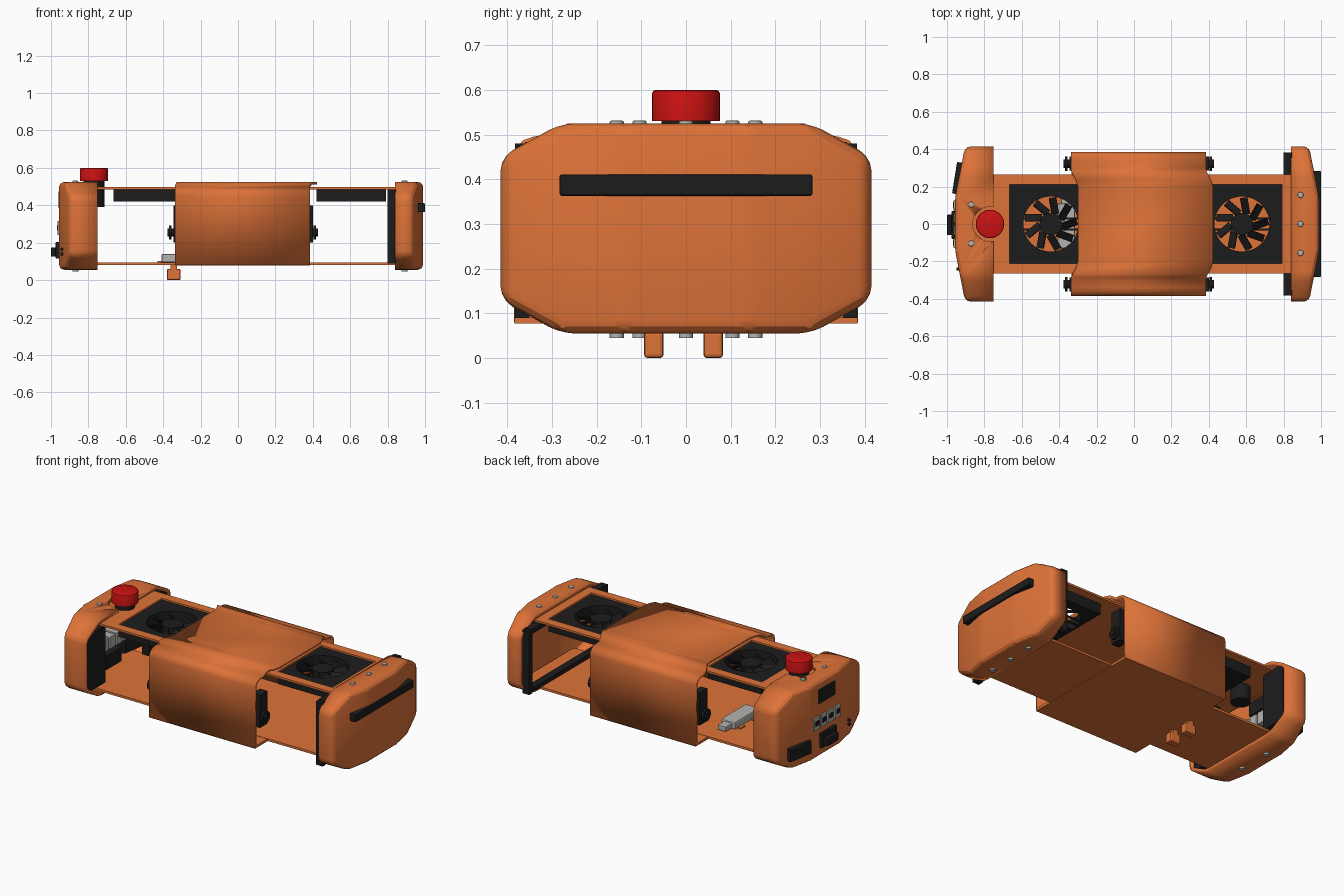
import bpy, bmesh, math
from mathutils import Vector, Matrix

if "Cube" in bpy.data.objects:
    bpy.data.objects.remove(bpy.data.objects["Cube"])


def material(name, rgb):
    m = bpy.data.materials.new(name)
    m.diffuse_color = (*rgb, 1)
    m.use_nodes = True
    m.node_tree.nodes["Principled BSDF"].inputs["Base Color"].default_value = m.diffuse_color
    return m


ORANGE = material("orange", (0.73, 0.17, 0.04))
BLACK = material("black", (0.012, 0.012, 0.012))
RED = material("red", (0.6, 0.006, 0.006))
GREY = material("grey", (0.45, 0.45, 0.43))


def finish(name, bm, mat, smooth=False):
    bmesh.ops.recalc_face_normals(bm, faces=bm.faces)
    me = bpy.data.meshes.new(name)
    bm.to_mesh(me)
    bm.free()
    me.materials.append(mat)
    ob = bpy.data.objects.new(name, me)
    bpy.context.collection.objects.link(ob)
    if smooth:
        bpy.ops.object.select_all(action='DESELECT')
        ob.select_set(True)
        bpy.context.view_layer.objects.active = ob
        bpy.ops.object.shade_smooth_by_angle(angle=math.radians(25))
    return ob


def box(name, x, y, z, mat, bevel=0, rot=0):
    bm = bmesh.new()
    bmesh.ops.create_cube(bm, size=1)
    size = Vector((x[1] - x[0], y[1] - y[0], z[1] - z[0]))
    mid = Vector((x[0] + x[1], y[0] + y[1], z[0] + z[1])) / 2
    bmesh.ops.transform(bm, verts=bm.verts, matrix=Matrix.Translation(mid)
                        @ Matrix.Rotation(rot, 4, 'Z') @ Matrix.Diagonal((*size, 1)))
    if bevel:
        bmesh.ops.bevel(bm, geom=bm.edges[:], offset=bevel, segments=2,
                        affect='EDGES', profile=0.5, clamp_overlap=True)
    return finish(name, bm, mat)


def cylinder(name, c, r, z0, z1, mat, bevel=0, n=32, axis='Z'):
    bm = bmesh.new()
    bmesh.ops.create_cone(bm, cap_ends=True, segments=n, radius1=r, radius2=r, depth=z1 - z0)
    if bevel:
        rim = [e for e in bm.edges if all(v.co.z > 0 for v in e.verts)]
        bmesh.ops.bevel(bm, geom=rim, offset=bevel, segments=2, affect='EDGES', profile=0.5)
    if axis == 'X':   # z0..z1 then runs along x, c = (y, z)
        m = Matrix.Translation(((z0 + z1) / 2, c[0], c[1])) @ Matrix.Rotation(math.pi / 2, 4, 'Y')
    else:
        m = Matrix.Translation((c[0], c[1], (z0 + z1) / 2))
    bmesh.ops.transform(bm, verts=bm.verts, matrix=m)
    return finish(name, bm, mat, True)


def end_cap(name, s, outer, opening):
    # block trimmed by planes, rounded, opened on its inner side and given a wall
    planes = [((s * outer, 0, 0), (s, 0, 0)), ((0, 0, 0.525), (0, 0, 1)),
              ((0, 0, 0.055), (0, 0, -1)), ((s * 0.4, 0, 0), (-s, 0, 0))]
    for k in (-1, 1):
        planes += [((0, k * 0.415, 0), (0, k, 0)),
                   ((0, k * 0.28, 0.525), (0, k * 0.075, 0.135)),
                   ((0, k * 0.28, 0.055), (0, k * 0.075, -0.135)),
                   ((s * outer, k * 0.14, 0), (s * 0.23, k * 0.045, 0))]
    bm = bmesh.new()
    bmesh.ops.create_cube(bm, size=4)

    def cut(co, no, fill):
        r = bmesh.ops.bisect_plane(bm, geom=bm.verts[:] + bm.edges[:] + bm.faces[:], dist=1e-5,
                                   plane_co=co, plane_no=Vector(no).normalized(), clear_outer=True)
        if fill:
            bmesh.ops.edgeloop_fill(bm, edges=[e for e in r['geom_cut']
                                               if isinstance(e, bmesh.types.BMEdge)])
    for co, no in planes:
        cut(co, no, True)
    bmesh.ops.recalc_face_normals(bm, faces=bm.faces)
    bmesh.ops.bevel(bm, geom=bm.edges[:], offset=0.03, segments=3, affect='EDGES',
                    profile=0.5, clamp_overlap=True)
    cut((s * opening, 0, 0), (-s, 0, 0), False)
    ob = finish(name, bm, ORANGE, True)
    wall = ob.modifiers.new("wall", 'SOLIDIFY')
    wall.thickness, wall.offset = 0.022, -1
    return ob


# End caps; the left one is notched around the stop button
end_cap("right_end_cap", 1, 0.99, 0.84)
left = end_cap("left_end_cap", -1, 0.957, 0.75)
notch = cylinder("button_notch_cutter", (-0.77, 0), 0.092, 0.47, 0.56, ORANGE)
notch.hide_render = True
notch.hide_viewport = True
cutmod = left.modifiers.new("notch", 'BOOLEAN')
cutmod.operation, cutmod.object, cutmod.solver = 'DIFFERENCE', notch, 'EXACT'

# Chassis plates
box("bottom_plate", (-0.92, 0.95), (-0.265, 0.265), (0.08, 0.094), ORANGE)
box("bottom_plate_middle", (-0.335, 0.385), (-0.384, 0.384), (0.077, 0.092), ORANGE)
for k in (-1, 1):
    box("top_plate_rail", (-0.90, 0.95), sorted((k * 0.21, k * 0.265)), (0.485, 0.497), ORANGE)
for x in ((-0.90, -0.665), (-0.30, 0.42), (0.79, 0.95)):
    box("top_plate_bridge", x, (-0.21, 0.21), (0.485, 0.497), ORANGE)

# Centre shell: bent sheet whose raised top is shifted along x
half = [(0.385, 0.08), (0.385, 0.45), (0.38, 0.47), (0.365, 0.487), (0.34, 0.496),
        (0.30, 0.499), (0.285, 0.512), (0.265, 0.525), (0.235, 0.525), (0.20, 0.525)]
profile = [(-y, z) for y, z in half] + half[::-1]
bm = bmesh.new()
rows = []
for y, z in profile:
    t = min(1, max(0, (0.30 - abs(y)) / 0.10))
    shift = 0.037 * t * t * (3 - 2 * t)
    rows.append([bm.verts.new((x + shift, y, z)) for x in (-0.337, 0.385)])
for a, b in zip(rows, rows[1:]):
    bm.faces.new((a[0], a[1], b[1], b[0]))
shell = finish("centre_shell", bm, ORANGE, True)
if shell.data.polygons[0].normal.y > 0:
    shell.data.flip_normals()
wall = shell.modifiers.new("wall", 'SOLIDIFY')
wall.thickness, wall.offset = 0.014, -1

# Side sensor units in the four shell ends
for k in (-1, 1):
    y = sorted((k * 0.285, k * 0.36))
    for x, nub in (((-0.345, -0.30), (-0.378, -0.34)), ((0.35, 0.402), (0.40, 0.428))):
        box("sensor_unit", x, y, (0.2, 0.4), BLACK)
        cylinder("sensor_nub", (k * 0.322, 0.255), 0.022, *nub, BLACK, n=16, axis='X')
        mid = sum(nub) / 2
        cylinder("sensor_collar", (k * 0.322, 0.255), 0.038, mid - 0.01, mid + 0.004, BLACK,
                 n=16, axis='X')


# Cooling fans: plate with a round opening, hub and blades
def fan(cx, x0, x1):
    y1, r, z0, z1 = 0.212, 0.147, 0.42, 0.487
    corners = [math.atan2(b, a) % math.tau for a in (x0, x1) for b in (-y1, y1)]
    angles = sorted([i * math.tau / 48 + 0.01 for i in range(48)] + corners)
    bm = bmesh.new()
    rings = []
    for a in angles:
        c, s = math.cos(a), math.sin(a)
        d = min((x1 if c > 0 else x0) / c, y1 / abs(s))
        rings.append([bm.verts.new((cx + q * c, q * s, z))
                      for q, z in ((d, z0), (d, z1), (r, z1), (r, z0))])
    for a, b in zip(rings, rings[1:] + rings[:1]):
        for i in range(4):
            j = (i + 1) % 4
            bm.faces.new((a[i], a[j], b[j], b[i]))
    finish("fan_frame", bm, BLACK)
    cylinder("fan_hub", (cx, 0), 0.06, 0.425, 0.48, BLACK)
    bm = bmesh.new()
    for i in range(9):
        m = (Matrix.Translation((cx, 0, 0.453)) @ Matrix.Rotation(i * math.tau / 9, 4, 'Z')
             @ Matrix.Translation((0.098, 0, 0)) @ Matrix.Rotation(0.35, 4, 'Z')
             @ Matrix.Rotation(0.75, 4, 'X') @ Matrix.Diagonal((0.09, 0.05, 0.006, 1)))
        bmesh.ops.create_cube(bm, size=1, matrix=m)
    finish("fan_blades", bm, BLACK)
    for k in (-1, 1):
        box("fan_strut", (cx - 0.147, cx + 0.147), (k * 0.03 - 0.006, k * 0.03 + 0.006),
            (0.42, 0.426), BLACK)


fan(-0.445, -0.22, 0.145)
fan(0.577, -0.157, 0.213)

# Stop button
cylinder("stop_button", (-0.77, 0), 0.076, 0.53, 0.60, RED, bevel=0.008)
cylinder("stop_button_collar", (-0.77, 0), 0.055, 0.39, 0.532, BLACK)

# Bumper bar and gasket frame on the right end
box("bumper_bar", (0.945, 1.0), (-0.283, 0.283), (0.363, 0.411), BLACK, bevel=0.005)
for k in (-1, 1):
    box("right_gasket_side", (0.80, 0.845), sorted((k * 0.35, k * 0.383)), (0.09, 0.48), BLACK)
    box("left_inner_panel", (-0.80, -0.755), sorted((k * 0.21, k * 0.385)), (0.115, 0.465), BLACK)
box("right_gasket_top", (0.80, 0.845), (-0.36, 0.36), (0.455, 0.484), BLACK)
box("right_gasket_bottom", (0.80, 0.845), (-0.36, 0.36), (0.095, 0.12), BLACK)

# Rear connectors on the left end
box("display", (-0.961, -0.90), (-0.085, 0.085), (0.385, 0.475), BLACK, bevel=0.006)
for i in range(4):
    y = 0.10 - i * 0.067
    box("data_port", (-0.966, -0.83), (y - 0.027, y + 0.027), (0.24, 0.315), GREY, bevel=0.003)
    box("data_port_slot", (-0.968, -0.96), (y - 0.017, y + 0.017), (0.265, 0.295), BLACK)
box("power_inlet", (-0.96, -0.86), (0.155, 0.325), (0.12, 0.2), BLACK, bevel=0.006, rot=-0.16)
box("power_switch", (-0.975, -0.84), (-0.08, 0.07), (0.115, 0.205), BLACK, bevel=0.005)
box("power_switch_rocker", (-1.0, -0.97), (-0.06, 0.05), (0.125, 0.175), BLACK, bevel=0.006)
for z in (0.14, 0.165):
    cylinder("indicator", (-0.24, z), 0.008, -0.95, -0.92, BLACK, n=12, axis='X')

# Device lying on the bottom plate
box("device_body", (-0.41, -0.315), (-0.13, 0.11), (0.094, 0.14), GREY, bevel=0.008)
box("device_plug", (-0.39, -0.335), (0.10, 0.17), (0.1, 0.13), GREY, bevel=0.004)

# Hook feet
for y in ((-0.094, -0.05), (0.039, 0.083)):
    box("foot", (-0.38, -0.307), y, (0.0, 0.06), ORANGE, bevel=0.008)
    box("foot_neck", (-0.36, -0.325), y, (0.05, 0.09), ORANGE)
    box("foot_flange", (-0.43, -0.30), y, (0.088, 0.102), ORANGE)

# Cap screws, above and below
for x, ys in ((0.89, (-0.155, 0, 0.155)), (-0.87, (-0.104, 0.104))):
    for y in ys:
        cylinder("screw_top", (x, y), 0.016, 0.515, 0.532, GREY, bevel=0.005, n=16)
        cylinder("screw_bottom", (x, y), 0.016, 0.045, 0.065, GREY, n=16)
